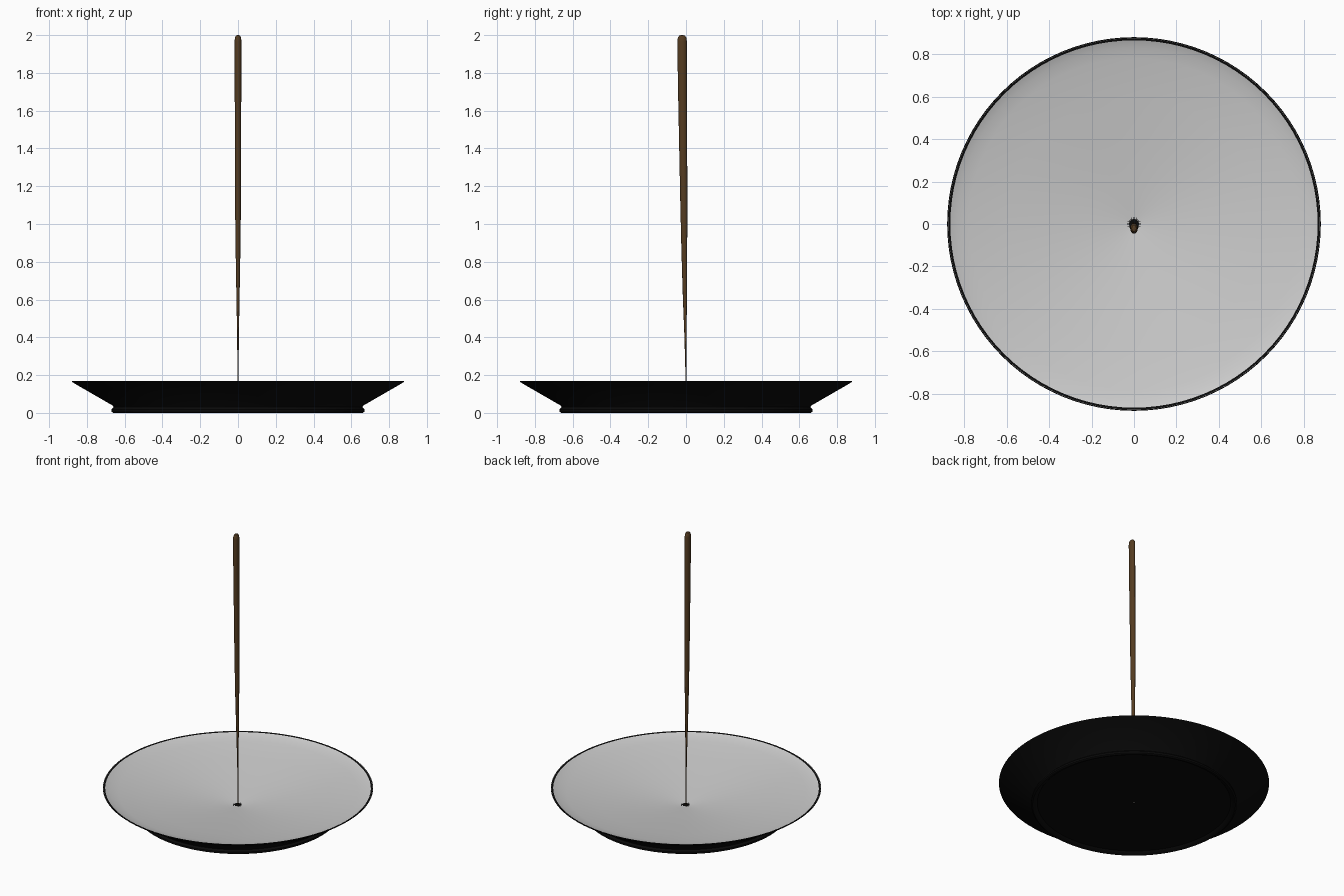
import bpy, bmesh
from math import cos, sin, pi

if "Cube" in bpy.data.objects:
    bpy.data.objects.remove(bpy.data.objects["Cube"])


def material(name, colour):
    m = bpy.data.materials.new(name)
    m.diffuse_color = (*colour, 1)
    m.use_nodes = True
    m.node_tree.nodes["Principled BSDF"].inputs["Base Color"].default_value = m.diffuse_color
    return m


def finish(name, bm, mat=None, angle=0.6, normals=True):
    if normals:
        bmesh.ops.recalc_face_normals(bm, faces=bm.faces)
    mesh = bpy.data.meshes.new(name)
    bm.to_mesh(mesh)
    bm.free()
    ob = bpy.data.objects.new(name, mesh)
    bpy.context.collection.objects.link(ob)
    if mat:
        mesh.materials.append(mat)
    bpy.context.view_layer.objects.active = ob
    ob.select_set(True)
    bpy.ops.object.shade_smooth_by_angle(angle=angle)
    ob.select_set(False)
    return ob


def loft(rings, n, cap=False):
    """Rings are (y centre, x radius, y radius, z)."""
    bm = bmesh.new()
    loops = [[bm.verts.new((rx * cos(2 * pi * i / n), cy + ry * sin(2 * pi * i / n), z))
              for i in range(n)] for cy, rx, ry, z in rings]
    for a, b in zip(loops, loops[1:]):
        for i in range(n):
            j = (i + 1) % n
            bm.faces.new((a[i], a[j], b[j], b[i]))
    if cap:
        bm.faces.new(loops[0][::-1])
        bm.faces.new(loops[-1])
    return bm


def lathe(profile, n=96):
    return loft([(0, r, r, z) for r, z in profile], n)


black = material("black_glaze", (0.003, 0.003, 0.003))
brown = material("brown_incense", (0.09, 0.045, 0.015))

# Black dish body with a shallow foot and flaring wall
finish("dish_body", lathe([
    (0.006, 0.018), (0.63, 0.018), (0.645, 0.003), (0.66, 0), (0.67, 0.006),
    (0.67, 0.018), (0.658, 0.03), (0.662, 0.038), (0.87, 0.158), (0.88, 0.166),
    (0.877, 0.168), (0.865, 0.165)]), black)

# Pale conical inside of the dish, curling up at the rim (built to face up)
finish("dish_inside", lathe([
    (0.876, 0.168), (0.86, 0.161), (0.83, 0.151), (0.78, 0.14),
    (0.6, 0.113), (0.4, 0.085), (0.2, 0.06), (0.005, 0.04)][::-1]), None)

# Small ragged dark socket at the centre
bm = bmesh.new()
n = 48
bm.faces.new([bm.verts.new((r * cos(2 * pi * i / n), r * sin(2 * pi * i / n), 0.047))
              for i in range(n) for r in [0.036 if i % 2 else 0.02]])
finish("centre_socket", bm, black)

# Slightly leaning stick, thin at the base and thick with a rounded tip
finish("incense_stick", loft([
    (0, 0.003, 0.003, 0.02), (-0.001, 0.003, 0.003, 0.25),
    (-0.003, 0.005, 0.006, 0.42), (-0.006, 0.0085, 0.011, 0.62),
    (-0.009, 0.0125, 0.015, 0.85), (-0.011, 0.0155, 0.019, 1.1),
    (-0.015, 0.0165, 0.021, 1.4), (-0.019, 0.0175, 0.024, 1.75),
    (-0.0205, 0.0182, 0.025, 1.965), (-0.0205, 0.0165, 0.023, 1.985),
    (-0.0205, 0.011, 0.015, 1.997), (-0.0205, 0.004, 0.006, 2.0)], 16, True), brown)
